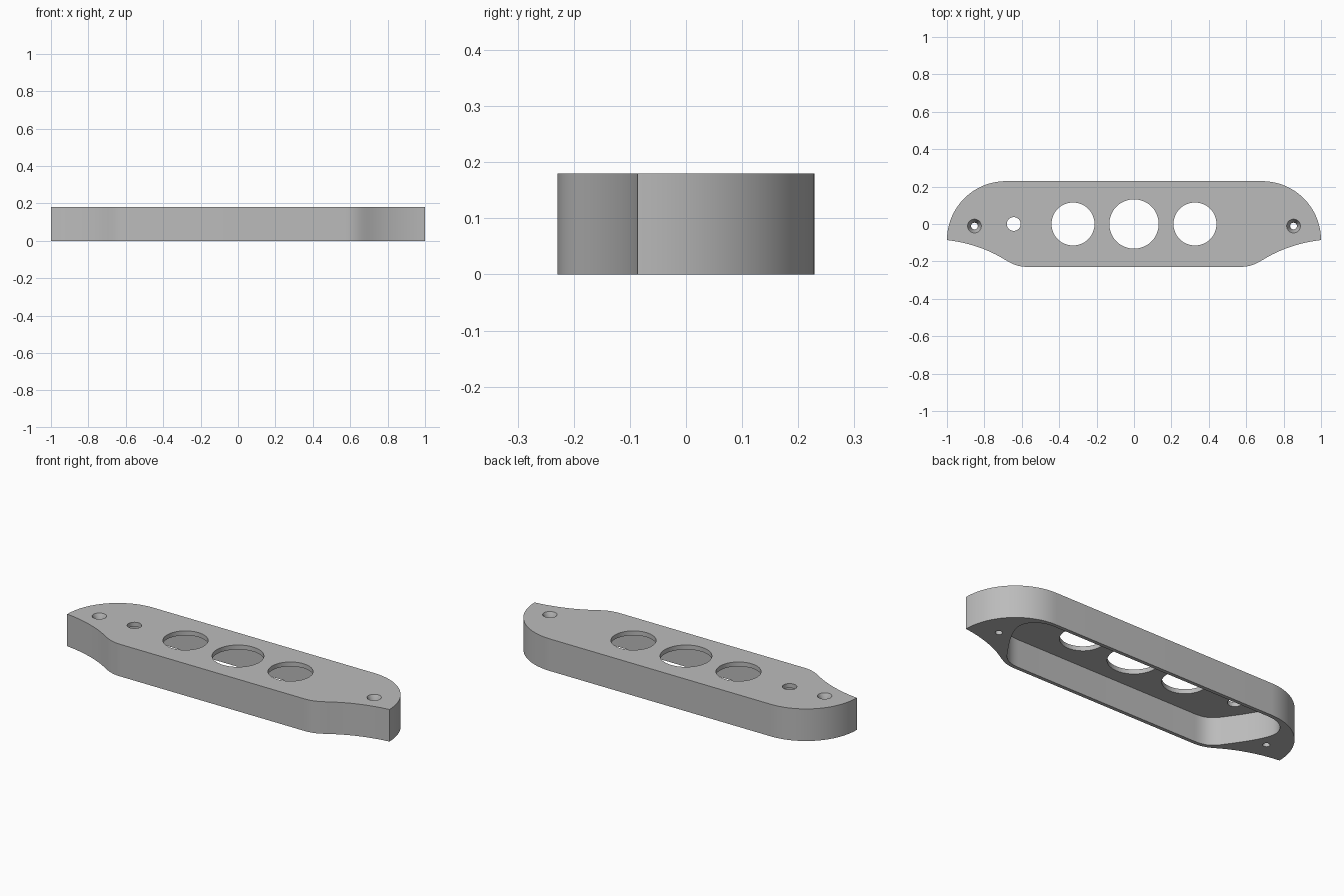
import bpy
import bmesh
import math
from mathutils import Vector
from mathutils.geometry import interpolate_bezier

cube = bpy.data.objects.get("Cube")
if cube:
    bpy.data.objects.remove(cube, do_unlink=True)

HEIGHT = 0.18
CEILING = 0.155

grey = bpy.data.materials.new("plain grey")
grey.use_nodes = True
colour = (0.5, 0.5, 0.5, 1)
grey.diffuse_color = colour
grey.node_tree.nodes["Principled BSDF"].inputs["Base Color"].default_value = colour


def curve(a, b, c, d, steps=14):
    """Points along a cubic curve from a to d."""
    pts = interpolate_bezier(*[Vector((*p, 0)) for p in (a, b, c, d)], steps)
    return [(p.x, p.y) for p in pts]


def arc(cx, cy, r, start, end, steps=28):
    angles = [math.radians(start + (end - start) * i / steps) for i in range(steps + 1)]
    return [(cx + r * math.cos(t), cy + r * math.sin(t)) for t in angles]


def mirrored(half):
    """Close a right-hand half outline with its mirror image."""
    return half + [(-x, y) for x, y in reversed(half)]


def prism(name, outline, z0, z1):
    bm = bmesh.new()
    face = bm.faces.new([bm.verts.new((x, y, z0)) for x, y in outline])
    ext = bmesh.ops.extrude_face_region(bm, geom=[face])
    top = [v for v in ext["geom"] if isinstance(v, bmesh.types.BMVert)]
    bmesh.ops.translate(bm, verts=top, vec=(0, 0, z1 - z0))
    bmesh.ops.recalc_face_normals(bm, faces=bm.faces)
    return add_object(name, bm)


def cone(name, x, y, r_low, r_high, z0, z1):
    bm = bmesh.new()
    bmesh.ops.create_cone(bm, cap_ends=True, segments=48, radius1=r_low,
                          radius2=r_high, depth=z1 - z0)
    bmesh.ops.translate(bm, verts=bm.verts, vec=(x, y, (z0 + z1) / 2))
    return add_object(name, bm)


def add_object(name, bm):
    mesh = bpy.data.meshes.new(name)
    bm.to_mesh(mesh)
    bm.free()
    mesh.materials.append(grey)
    obj = bpy.data.objects.new(name, mesh)
    bpy.context.collection.objects.link(obj)
    return obj


# Outer body: straight long sides, round shoulders, swept lower corners
lower = curve((0.57, -0.229), (0.63, -0.229), (0.66, -0.208), (0.70, -0.185))
sweep = curve((0.70, -0.185), (0.79, -0.13), (0.90, -0.097), (1.0, -0.086))
shoulder = arc(0.685, -0.086, 0.315, 0, 90)
body = prism("panel_body", mirrored(lower + sweep[1:] + shoulder[1:]), 0, HEIGHT)

# Hollow underside, kept clear of the screw bosses
flank = curve((0.56, -0.209), (0.63, -0.209), (0.66, -0.185), (0.69, -0.14))
side = curve((0.69, -0.14), (0.74, -0.07), (0.79, 0.0), (0.813, 0.07))
corner = curve((0.813, 0.07), (0.835, 0.14), (0.78, 0.209), (0.68, 0.209))
cutters = [prism("pocket_cutter", mirrored(flank + side[1:] + corner[1:]), -0.05, CEILING)]

# Dial openings and the small lamp opening
for x, r in ((-0.326, 0.115), (0, 0.132), (0.326, 0.115), (-0.643, 0.037)):
    cutters.append(cone("opening_cutter", x, 0, r, r, 0.1, 0.25))

# Countersunk screw holes
for x in (-0.853, 0.853):
    cutters.append(cone("screw_cutter", x, -0.011, 0.018, 0.018, -0.05, 0.25))
    cutters.append(cone("countersink_cutter", x, -0.011, 0.018, 0.037, 0.14, HEIGHT + 0.0005))

for cutter in cutters:
    mod = body.modifiers.new(cutter.name, "BOOLEAN")
    mod.operation = "DIFFERENCE"
    mod.solver = "EXACT"
    mod.object = cutter

# Bake the cuts, then drop the cutters
bpy.context.view_layer.update()
baked = bpy.data.meshes.new_from_object(body.evaluated_get(bpy.context.evaluated_depsgraph_get()))
body.modifiers.clear()
body.data = baked
for cutter in cutters:
    bpy.data.objects.remove(cutter, do_unlink=True)

bpy.ops.object.select_all(action="DESELECT")
body.select_set(True)
bpy.context.view_layer.objects.active = body
bpy.ops.object.shade_smooth_by_angle(angle=math.radians(30))
